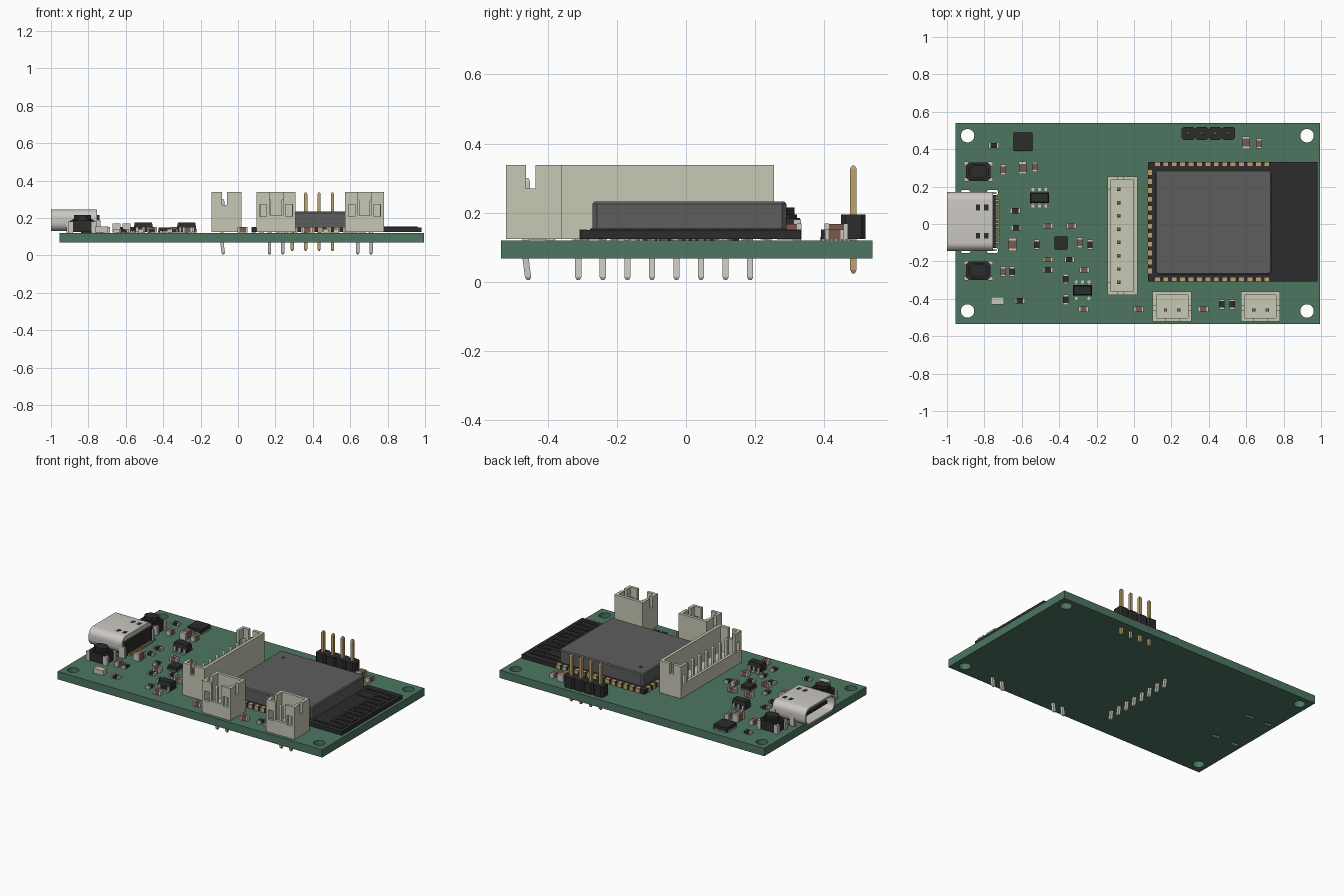
import bpy, bmesh
from math import sin, cos, pi
from mathutils import Matrix

if "Cube" in bpy.data.objects:
    bpy.data.objects.remove(bpy.data.objects["Cube"])

COL = dict(green=(.075, .18, .12), black=(.025, .025, .025), grey=(.11, .11, .11), gold=(.52, .37, .15),
           metal=(.6, .58, .54), cream=(.58, .58, .46), brown=(.2, .1, .07))
MATS = {}
for k, c in COL.items():
    MATS[k] = bpy.data.materials.new(k)
    MATS[k].diffuse_color = (*c, 1)
TOP = .12  # board top surface


def loft(bm, rings, c=0):
    """Stack of rectangles (x, y, z, half_x, half_y), corners cut by c."""
    loops = []
    for x, y, z, a, b in rings:
        if c:
            p = [(a, -b + c), (a, b - c), (a - c, b), (-a + c, b), (-a, b - c), (-a, -b + c), (-a + c, -b), (a - c, -b)]
        else:
            p = [(a, -b), (a, b), (-a, b), (-a, -b)]
        loops.append([bm.verts.new((x + u, y + v, z)) for u, v in p])
    n = len(loops[0])
    for l, m in zip(loops, loops[1:]):
        for i in range(n):
            bm.faces.new((l[i], l[(i + 1) % n], m[(i + 1) % n], m[i]))
    bm.faces.new(loops[0][::-1])
    bm.faces.new(loops[-1])


def box(bm, x0, x1, y0, y1, z0, z1):
    x, y, a, b = (x0 + x1) / 2, (y0 + y1) / 2, (x1 - x0) / 2, (y1 - y0) / 2
    loft(bm, [(x, y, z0, a, b), (x, y, z1, a, b)])


def cbox(bm, x, y, w, d, z0, z1):
    box(bm, x - w / 2, x + w / 2, y - d / 2, y + d / 2, z0, z1)


def finish(bm, name, mat, mtx=None, smooth=False):
    if mtx:
        bm.transform(mtx)
    bmesh.ops.recalc_face_normals(bm, faces=bm.faces)
    me = bpy.data.meshes.new(name)
    bm.to_mesh(me)
    bm.free()
    ob = bpy.data.objects.new(name, me)
    bpy.context.collection.objects.link(ob)
    if mat:
        me.materials.append(MATS[mat])
    if smooth:
        bpy.ops.object.select_all(action='DESELECT')
        ob.select_set(True)
        bpy.context.view_layer.objects.active = ob
        bpy.ops.object.shade_smooth_by_angle(angle=.6)
    return ob


def cut(ob, cutter_bm):
    c = finish(cutter_bm, "cutter", None)
    c.hide_render = True
    m = ob.modifiers.new("cut", 'BOOLEAN')
    m.operation, m.solver, m.object = 'DIFFERENCE', 'EXACT', c
    bpy.context.view_layer.objects.active = ob
    bpy.ops.object.modifier_apply(modifier=m.name)
    bpy.data.objects.remove(c)


# circuit board with mounting holes and socket slots
b = bmesh.new()
box(b, -.955, .995, -.535, .54, .068, TOP)
board = finish(b, "circuit_board", "green")
b = bmesh.new()
for x in (-.89, .925):
    for y in (-.465, .472):
        bmesh.ops.create_cone(b, segments=32, radius1=.036, radius2=.036, depth=.3, cap_ends=True,
                              matrix=Matrix.Translation((x, y, .1)))
for x, w in ((-.9, .05), (-.757, .06)):
    for y in (-.142, .168):
        loft(b, [(x, y, 0, w / 2, .014), (x, y, .2, w / 2, .014)], .008)
cut(board, b)


# USB socket: rounded hollow shell, back block, tongue, contacts
UY = .013


def stadium(x, hy, z0, z1, r):
    pts = []
    for k, (sy, cz) in enumerate(((1, z1 - r), (-1, z1 - r), (-1, z0 + r), (1, z0 + r))):
        for i in range(7):
            a = (k + i / 6) * pi / 2
            pts.append((x, UY + sy * (hy - r) + r * cos(a), cz + r * sin(a)))
    return pts


b = bmesh.new()
L = [[b.verts.new(p) for p in stadium(*s)] for s in
     ((-.755, .158, .13, .245, .045), (-1, .158, .13, .245, .045), (-1, .147, .141, .234, .036), (-.8, .147, .141, .234, .036))]
for l, m in zip(L, L[1:]):
    for i in range(28):
        b.faces.new((l[i], l[(i + 1) % 28], m[(i + 1) % 28], m[i]))
b.faces.new(L[0])
b.faces.new(L[3])
for x, w in ((-.9, .035), (-.757, .042)):
    for s in (-1, 1):
        cbox(b, x, UY + s * .153, w, .011, .08, .19)
finish(b, "socket_shell", "metal", smooth=True)
b = bmesh.new()
box(b, -.97, -.79, UY - .118, UY + .118, .178, .198)
box(b, -.84, -.745, UY - .125, UY + .125, TOP, .15)
box(b, -.76, -.74, UY - .14, UY + .14, TOP, .215)
for s in (-1, 1):
    for dx in (0, .045):
        cbox(b, -.835 + dx, UY + s * .075, .022, .03, .243, .2462)
finish(b, "socket_core", "black")
b = bmesh.new()
for i in range(12):
    cbox(b, -.733, UY + (i - 5.5) * .0205, .026, .011, TOP, .13)
finish(b, "socket_contacts", "gold")


# radio module: base, shield, edge pads, antenna
MY = .012
b = bmesh.new()
box(b, .075, .98, MY - .319, MY + .319, .124, .15)
finish(b, "module_base", "black")
b = bmesh.new()
loft(b, [(.425, MY - .002, z, h, h - .03) for z, h in ((.15, .31), (.226, .31), (.233, .304))], .012)
shield = finish(b, "module_shield", "grey")
b = bmesh.new()
bmesh.ops.create_cone(b, segments=16, radius1=.01, radius2=.01, depth=.008, cap_ends=True,
                      matrix=Matrix.Translation((.185, .212, .233)))
cut(shield, b)
b = bmesh.new()
for i in range(14):
    for s in (-1, 1):
        cbox(b, .125 + i * .045, MY + s * .309, .026, .022, .122, .152)
for i in range(12):
    cbox(b, .0845, MY + (i - 5.5) * .048, .022, .026, .122, .152)
finish(b, "module_pads", "gold")
b = bmesh.new()
path = [(.76, MY - .28), (.95, MY - .28)]
for i in range(1, 12):
    y = MY - .28 + i * .05
    xs = (.95, .85) if i % 2 else (.85, .95)
    if i > 9:
        xs = (.95, .76) if i % 2 else (.76, .95)
    path += [(xs[0], y), (xs[1], y)]
for (x0, y0), (x1, y1) in zip(path, path[1:]):
    box(b, min(x0, x1) - .009, max(x0, x1) + .009, min(y0, y1) - .009, max(y0, y1) + .009, .149, .154)
finish(b, "module_antenna", "black")


# pin header
b, g = bmesh.new(), bmesh.new()
for i in range(4):
    x = .29 + i * .0717
    loft(b, [(x, .484, TOP + .004, .036, .035), (x, .484, .195, .036, .035)], .012)
    loft(g, [(x, .484, z, h, h) for z, h in ((.024, .004), (.034, .009), (.328, .009), (.336, .004))])
finish(b, "header_body", "black")
finish(g, "header_pins", "gold")


# shrouded connectors: local x along pins, front is -y, origin at pin row
def connector(name, n, mtx):
    hw = ((n - 1) * .071 + .138) / 2
    op = (n - 1) * .0355
    b = bmesh.new()
    box(b, -hw, hw, -.06, .1, .124, .338)
    ob = finish(b, name + "_housing", "cream")
    cuts = [(-hw + .02, hw - .02, -.042, .08, .17, .4),       # cavity
            (-op, op, -.1, -.02, .215, .4),                   # front opening
            (-hw - .1, hw + .1, -.003, .024, .27, .4)]        # end slots
    cuts += [(s * (hw - .036) - .018, s * (hw - .036) + .018, -.1, -.02, .207, .272) for s in (-1, 1)]
    for c in cuts:
        b = bmesh.new()
        box(b, *c)
        cut(ob, b)
    ob.data.transform(mtx)
    b = bmesh.new()
    for i in range(n):
        x = (i - (n - 1) / 2) * .071
        loft(b, [(x, y, z, h, h) for y, z, h in ((.004, .005, .004), (.003, .014, .009), (-.008, .1, .009),
                                                (0, .14, .009), (0, .29, .009), (0, .3, .004))])
    finish(b, name + "_pins", "metal", mtx)


connector("long_connector", 8, Matrix.Translation((-.082, -.063, 0)) @ Matrix.Rotation(-pi / 2, 4, 'Z'))
connector("left_connector", 2, Matrix.Translation((.204, -.46, 0)))
connector("right_connector", 2, Matrix.Translation((.676, -.46, 0)))


# push buttons
for name, y in (("upper", .28), ("lower", -.25)):
    b, m = bmesh.new(), bmesh.new()
    loft(b, [(-.832, y, TOP + .004, .066, .05), (-.832, y, .185, .066, .05)], .016)
    loft(b, [(-.832, y, z, .054, .041) for z in (.185, .195)], .022)
    loft(b, [(-.832, y, z, .045, .034) for z in (.195, .215)], .022)
    for s in (-1, 1):
        for t in (-1, 1):
            cbox(m, -.832 + s * .063, y + t * .042, .028, .022, TOP, .18)
    finish(b, name + "_button", "black")
    finish(m, name + "_button_legs", "metal")

# chips: flat square packages and small gull-wing packages
for name, x, y, h, n, z in (("large_chip", -.594, .44, .05, 7, .152), ("small_chip", -.39, -.102, .034, 4, .15)):
    b, m = bmesh.new(), bmesh.new()
    cbox(b, x, y, 2 * h, 2 * h, TOP + .003, z)
    for i in range(n):
        o = (i - (n - 1) / 2) * 1.7 * h / n
        for s in (-1, 1):
            cbox(m, x + o, y + s * h, h / n, .006, TOP, TOP + .01)
            cbox(m, x + s * h, y + o, .006, h / n, TOP, TOP + .01)
    finish(b, name, "black")
    finish(m, name + "_pads", "metal")
for name, x, y, low in (("upper_regulator", -.506, .14, (-1, 0, 1)), ("lower_regulator", -.275, -.355, (-1, 1))):
    b, m = bmesh.new(), bmesh.new()
    loft(b, [(x, y, z, .051 - i, .028 - i) for z, i in ((.125, .004), (.15, 0), (.176, .005))])
    for s, cols in ((1, (-1, 0, 1)), (-1, low)):
        for i in cols:
            cbox(m, x + i * .034, y + s * .042, .015, .02, TOP, .127)
            cbox(m, x + i * .034, y + s * .031, .015, .01, TOP, .152)
    finish(b, name, "black")
    finish(m, name + "_legs", "metal")

# small passives: r resistor, c capacitor, C large capacitor, L lamp; h / v direction
parts = [(-.75, .42, "rh"), (-.70, .29, "cv"), (-.595, .30, "Cv"), (-.53, .305, "cv"), (-.635, .07, "rh"),
         (-.63, -.02, "rh"), (-.65, -.11, "Cv"), (-.46, -.01, "ch"), (-.335, -.01, "ch"), (-.52, -.11, "rv"),
         (-.29, -.10, "cv"), (-.235, -.11, "rv"), (-.46, -.19, "ch"), (-.46, -.245, "rh"), (-.345, -.19, "rh"),
         (-.265, -.245, "ch"), (-.365, -.295, "rv"), (-.70, -.255, "cv"), (-.65, -.255, "rv"), (-.73, -.41, "Lh"),
         (-.61, -.41, "rh"), (-.365, -.405, "rv"), (-.27, -.455, "ch"), (.025, -.455, "ch"), (.37, -.455, "ch"),
         (.47, -.43, "rv"), (.525, -.43, "rv"), (.60, .435, "Cv"), (.67, .43, "cv")]
SPEC = dict(r=(.054, .03, .016, "black"), c=(.054, .029, .028, "brown"), C=(.068, .043, .045, "brown"), L=(.07, .042, .03, "cream"))
bms = {k: bmesh.new() for k in ("black", "brown", "cream", "metal")}
for x, y, kind in parts:
    l, w, h, mat = SPEC[kind[0]]

    def piece(bm, o, l, w, z):
        if kind[1] == "h":
            cbox(bm, x + o, y, l, w, TOP + .002, z)
        else:
            cbox(bm, x, y + o, w, l, TOP + .002, z)
    z = TOP + .004 + h
    piece(bms[mat], 0, l * .64, w * .96, z - .001)
    for s in (-1, 1):
        piece(bms["metal"], s * l * .41, l * .18, w, z)
for k, n in (("black", "resistors"), ("brown", "capacitors"), ("cream", "lamp"), ("metal", "passive_terminals")):
    finish(bms[k], n, k)

for m in bpy.data.materials:
    if m.users and not m.is_grease_pencil:
        m.use_nodes = True
        m.node_tree.nodes["Principled BSDF"].inputs["Base Color"].default_value = m.diffuse_color
